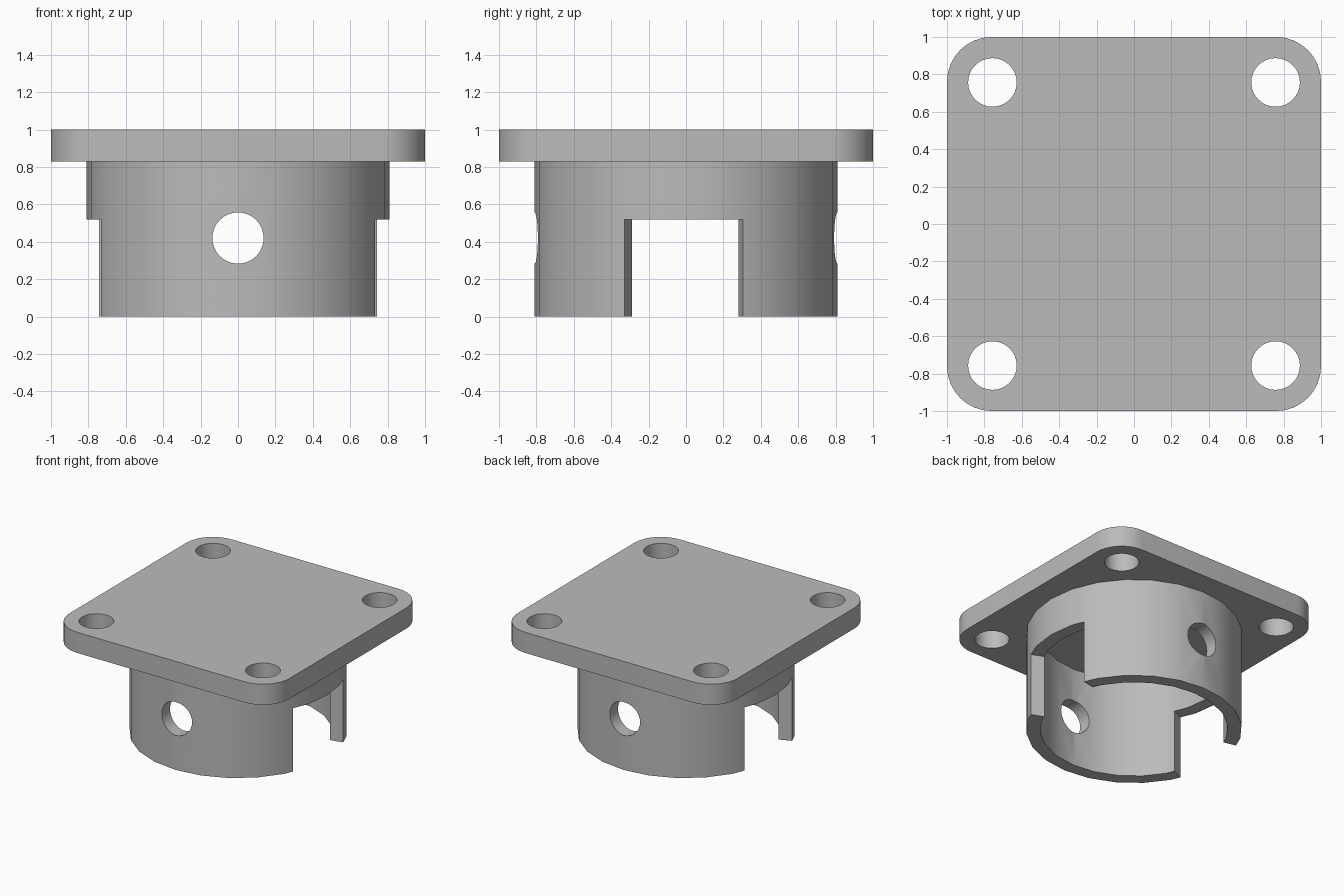
import bpy, bmesh
from math import cos, sin, pi, radians

cube = bpy.data.objects.get("Cube")
if cube:
    bpy.data.objects.remove(cube, do_unlink=True)

grey = bpy.data.materials.new("plain grey")
grey.use_nodes = True
colour = (0.5, 0.5, 0.5, 1)
grey.diffuse_color = colour
grey.node_tree.nodes["Principled BSDF"].inputs["Base Color"].default_value = colour


def arc(cx, cy, r, start, end, steps):
    angles = [radians(start + (end - start) * i / steps) for i in range(steps + 1)]
    return [(cx + r * cos(a), cy + r * sin(a)) for a in angles]


def prism(name, outline, z0, z1):
    """Extrude a flat outline upward from z0 to z1."""
    bm = bmesh.new()
    face = bm.faces.new([bm.verts.new((x, y, z0)) for x, y in outline])
    top = bmesh.ops.extrude_face_region(bm, geom=[face])["geom"]
    bmesh.ops.translate(bm, vec=(0, 0, z1 - z0),
                        verts=[v for v in top if isinstance(v, bmesh.types.BMVert)])
    bmesh.ops.recalc_face_normals(bm, faces=bm.faces)
    mesh = bpy.data.meshes.new(name)
    bm.to_mesh(mesh)
    bm.free()
    obj = bpy.data.objects.new(name, mesh)
    bpy.context.collection.objects.link(obj)
    mesh.materials.append(grey)
    return obj


def circle(cx, cy, r, sides):
    return arc(cx, cy, r, 0, 360, sides)[:-1]


def cut(target, cutter):
    mod = target.modifiers.new("cut", 'BOOLEAN')
    mod.operation = 'DIFFERENCE'
    mod.solver = 'EXACT'
    mod.object = cutter
    cutter.hide_render = True
    cutter.hide_set(True)


# Mounting plate with rounded corners and four bolt holes
outline = []
for i, (sx, sy) in enumerate([(1, 1), (-1, 1), (-1, -1), (1, -1)]):
    outline += arc(sx * 0.76, sy * 0.76, 0.24, 90 * i, 90 * i + 90, 8)
plate = prism("mounting_plate", outline, 0.83, 1.0)
for sx in (-1, 1):
    for sy in (-1, 1):
        cut(plate, prism("bolt_hole_cutter", circle(sx * 0.757, sy * 0.757, 0.13, 32), 0.7, 1.1))

# Round socket wall under the plate
socket = prism("socket_wall", circle(0, 0, 0.81, 24), 0, 0.83)
cut(socket, prism("bore_cutter", circle(0, 0, 0.705, 24), -0.1, 0.9))

# Flared slots through both sides of the wall
for s in (-1, 1):
    slot = [(s * x, y) for x, y in
            [(0.45, -0.21), (0.9, -0.4), (0.9, 0.34), (0.45, 0.235)]]
    cut(socket, prism("slot_cutter", slot, -0.1, 0.52))

# Pin hole through the front and back of the wall
pin = prism("pin_hole_cutter", circle(0, 0, 0.137, 32), -1, 1)
pin.rotation_euler.x = pi / 2
pin.location.z = 0.42
cut(socket, pin)

# Apply the cuts, then shade with sharp edges kept
for obj in (plate, socket):
    bpy.ops.object.select_all(action='DESELECT')
    bpy.context.view_layer.objects.active = obj
    obj.select_set(True)
    for mod in list(obj.modifiers):
        bpy.ops.object.modifier_apply(modifier=mod.name)
    bpy.ops.object.shade_smooth_by_angle(angle=radians(30))
for obj in list(bpy.data.objects):
    if "cutter" in obj.name:
        bpy.data.objects.remove(obj, do_unlink=True)
